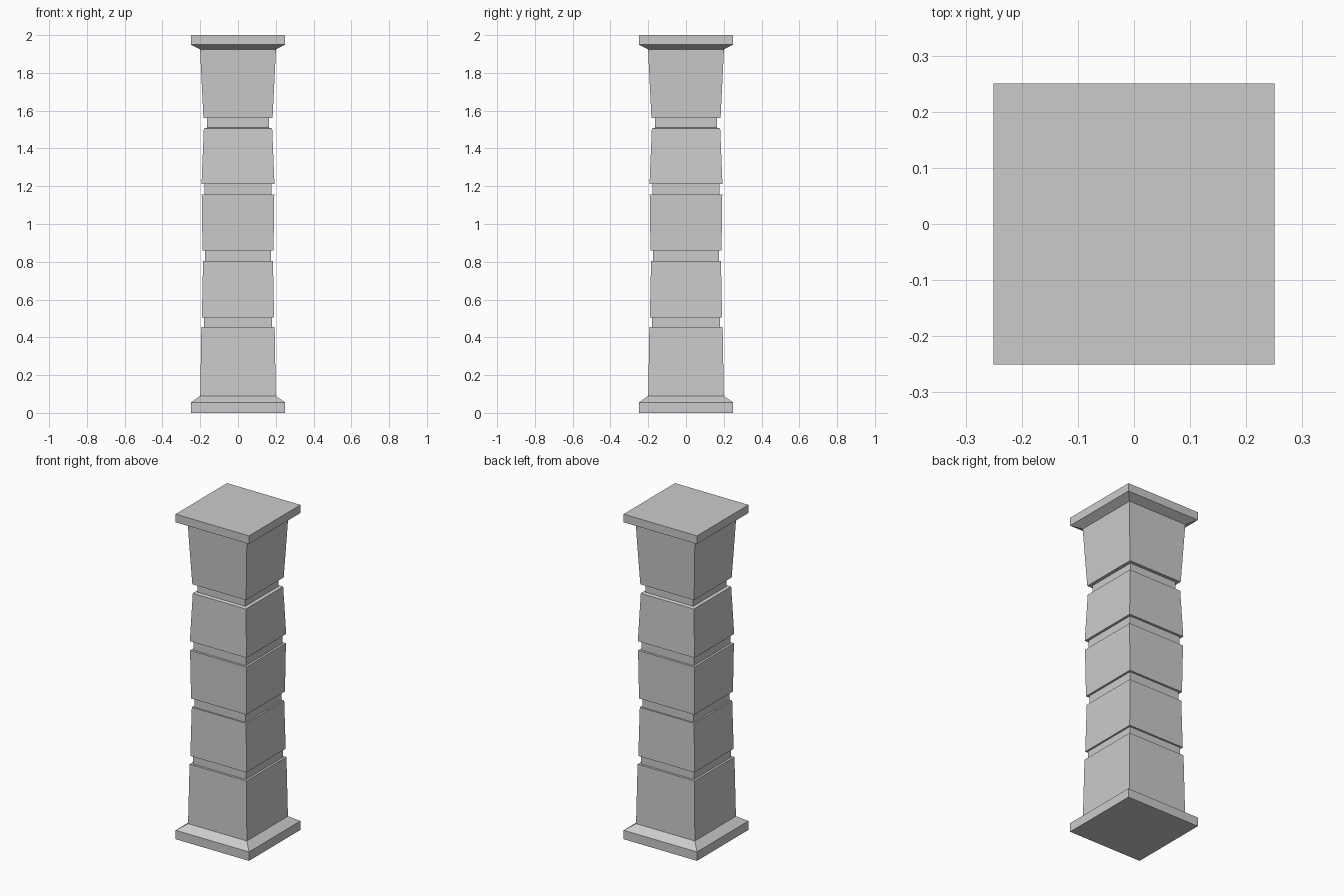
import bpy, bmesh

if "Cube" in bpy.data.objects:
    bpy.data.objects.remove(bpy.data.objects["Cube"])

# Side profile of each part: (half width, height); neighbouring parts share end rings
base = [(0.25, 0), (0.25, 0.055), (0.2, 0.09)]
shaft = [(0.2, 0.09),
         (0.194, 0.455), (0.18, 0.455), (0.18, 0.506),    # lower block, groove
         (0.191, 0.506), (0.185, 0.804), (0.175, 0.804), (0.175, 0.859),
         (0.188, 0.859), (0.192, 0.155 + 1), (0.178, 1.155), (0.178, 1.212),
         (0.193, 1.212), (0.181, 1.505), (0.163, 1.51), (0.163, 1.561),
         (0.183, 1.561), (0.201, 1.925)]                  # flared upper block
cap = [(0.201, 1.925), (0.25, 1.95), (0.25, 2.0)]


def square_loft(name, profile, close_bottom=False, close_top=False):
    """Stack square rings along z and skin them."""
    bm = bmesh.new()
    rings = [[bm.verts.new((sx * h, sy * h, z))
              for sx, sy in ((-1, -1), (1, -1), (1, 1), (-1, 1))]
             for h, z in profile]
    for a, b in zip(rings, rings[1:]):
        for i in range(4):
            j = (i + 1) % 4
            bm.faces.new((a[i], a[j], b[j], b[i]))
    if close_bottom:
        bm.faces.new(rings[0][::-1])
    if close_top:
        bm.faces.new(rings[-1])
    mesh = bpy.data.meshes.new(name)
    bm.to_mesh(mesh)
    bm.free()
    obj = bpy.data.objects.new(name, mesh)
    bpy.context.collection.objects.link(obj)
    return obj


# Plinth, grooved shaft and top slab
square_loft("pillar_base", base, close_bottom=True)
square_loft("pillar_shaft", shaft)
square_loft("pillar_cap", cap, close_top=True)
